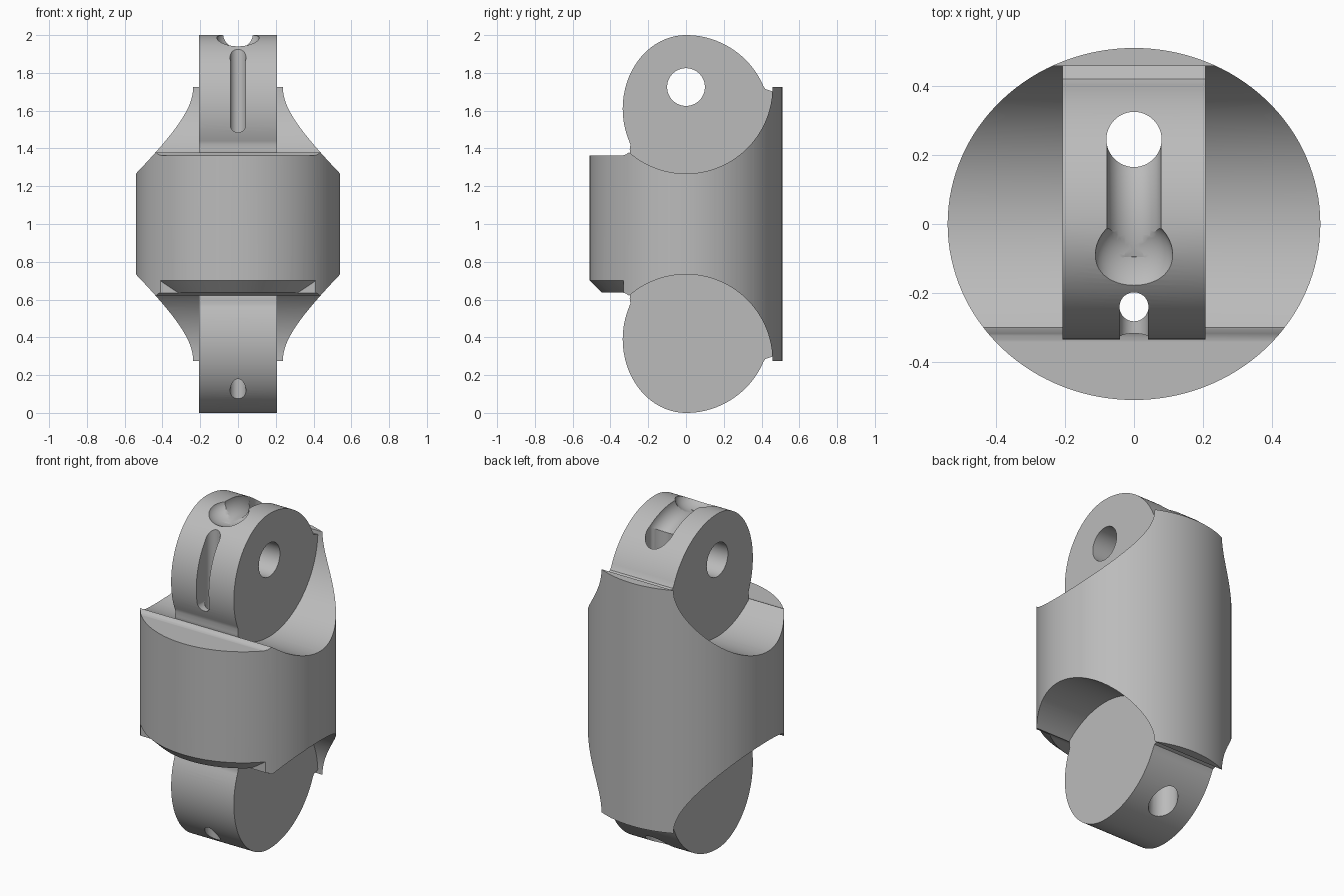
import bpy, bmesh, math
from mathutils import Matrix

cube = bpy.data.objects.get("Cube")
if cube:
    bpy.data.objects.remove(cube, do_unlink=True)

RX, RY = 0.54, 0.51      # elliptical body radii
PIN_Z, SCOOP = 1.725, 0.458

grey = bpy.data.materials.new("plain_grey")
grey.use_nodes = True
grey.diffuse_color = (0.5, 0.5, 0.5, 1)
grey.node_tree.nodes["Principled BSDF"].inputs["Base Color"].default_value = (0.5, 0.5, 0.5, 1)


def finish(name, bm):
    bmesh.ops.recalc_face_normals(bm, faces=bm.faces)
    me = bpy.data.meshes.new(name)
    bm.to_mesh(me)
    bm.free()
    ob = bpy.data.objects.new(name, me)
    bpy.context.collection.objects.link(ob)
    return ob


def extrude_x(name, profile, half):
    """Solid from a (y, z) outline, extruded along x."""
    bm = bmesh.new()
    face = bm.faces.new([bm.verts.new((-half, y, z)) for y, z in profile])
    new = bmesh.ops.extrude_face_region(bm, geom=[face])["geom"]
    bmesh.ops.translate(bm, vec=(2 * half, 0, 0),
                        verts=[v for v in new if isinstance(v, bmesh.types.BMVert)])
    return finish(name, bm)


def rod(name, r, depth, loc, axis="Z", seg=48, scale=(1, 1), r2=None):
    bm = bmesh.new()
    bmesh.ops.create_cone(bm, cap_ends=True, segments=seg, radius1=r,
                          radius2=r if r2 is None else r2, depth=depth)
    m = Matrix.Diagonal((scale[0], scale[1], 1, 1))
    if axis != "Z":
        m = Matrix.Rotation(math.pi / 2, 4, "Y" if axis == "X" else "X") @ m
    bm.transform(Matrix.Translation(loc) @ m)
    return finish(name, bm)


def box(name, lo, hi):
    bm = bmesh.new()
    bmesh.ops.create_cube(bm, size=1)
    size = [b - a for a, b in zip(lo, hi)]
    mid = [(a + b) / 2 for a, b in zip(lo, hi)]
    bm.transform(Matrix.Translation(mid) @ Matrix.Diagonal((*size, 1)))
    return finish(name, bm)


def mirrored(ob, name):
    """Copy flipped about the mid height."""
    bm = bmesh.new()
    bm.from_mesh(ob.data)
    bm.transform(Matrix.Translation((0, 0, 2)) @ Matrix.Diagonal((1, 1, -1, 1)))
    return finish(name, bm)


def boolean(target, tool, op):
    tool.hide_render = True
    mod = target.modifiers.new("bool", "BOOLEAN")
    mod.operation, mod.object, mod.solver = op, tool, "EXACT"
    bpy.ops.object.select_all(action="DESELECT")
    bpy.context.view_layer.objects.active = target
    target.select_set(True)
    bpy.ops.object.modifier_apply(modifier=mod.name)
    bpy.data.objects.remove(tool, do_unlink=True)


# Body: elliptical column trimmed by a scooped side outline
upper = [(0.7, PIN_Z)]
end = math.asin(0.3 / SCOOP)
for i in range(49):
    a = math.pi / 2 - (math.pi / 2 + end) * i / 48
    upper.append((SCOOP * math.sin(a), PIN_Z - SCOOP * math.cos(a)))
upper += [(-0.306, 1.377), (-0.318, 1.368), (-0.335, 1.363), (-0.7, 1.363)]
outline = upper + [(y, 2 - z) for y, z in reversed(upper)]
link = rod("knuckle_link", 1, 1.8, (0, 0, 1), seg=128, scale=(RX, RY))
boolean(link, extrude_x("side_outline", outline, 0.8), "INTERSECT")

# Sloped lip under the front ledge
lip = box("lip_cutter", (-0.7, -0.7, 0.57), (0.7, -0.33, 0.71))
boolean(lip, rod("lip_core", 0.72, 0.16, (0, 0, 0.64), seg=128,
                 scale=(RX, RY), r2=1.04), "DIFFERENCE")
boolean(link, lip, "DIFFERENCE")

# Hinge tabs: rounder at the back, narrower at the front
R = 0.446
tab = []
for i in range(29):
    a = math.asin(0.41 / R) * (1 - i / 28)
    tab.append((R * math.sin(a), 2 - R + R * math.cos(a)))
for i in range(1, 41):
    a = 2.02 * i / 40
    tab.append((-0.335 * math.sin(a), 1.61 + 0.39 * math.cos(a)))
tab += [(-0.294, 1.42), (-0.298, 1.395), (-0.29, 1.34), (0, 1.2),
        (0.35, 1.3), (0.464, 1.5), (0.464, 1.7), (0.42, 1.715)]
top_tab = extrude_x("top_tab", tab, 0.207)
low_tab = mirrored(top_tab, "bottom_tab")
for t in (top_tab, low_tab):
    boolean(link, t, "UNION")

# Cord holes running the full height
boolean(link, rod("front_cord_hole", 0.042, 3, (0, -0.24, 1)), "DIFFERENCE")
boolean(link, rod("back_cord_hole", 0.08, 3, (0, 0.245, 1)), "DIFFERENCE")

# Pin hole, front slot and cord groove, cut at both ends
pin = rod("pin_hole", 0.1, 1, (0, 0, PIN_Z), "X")
slot = rod("slot_end", 0.041, 0.3, (0, -0.39, 1.526), "Y")
boolean(slot, box("slot_box", (-0.041, -0.54, 1.526), (0.041, -0.24, 2.1)), "UNION")

curve = bpy.data.curves.new("groove_path", "CURVE")
curve.dimensions = "3D"
curve.bevel_depth, curve.bevel_resolution, curve.use_fill_caps = 0.08, 8, True
spline = curve.splines.new("POLY")
spline.points.add(20)
for i, p in enumerate(spline.points):
    a = -0.25 + 0.83 * i / 20
    p.co = (0, (R + 0.01) * math.sin(a), 2 - R + (R + 0.01) * math.cos(a), 1)
groove_curve = bpy.data.objects.new("groove_path", curve)
bpy.context.collection.objects.link(groove_curve)
bpy.context.view_layer.update()
bm = bmesh.new()
bm.from_mesh(groove_curve.to_mesh())
bmesh.ops.remove_doubles(bm, verts=bm.verts, dist=0.0001)
groove_curve.to_mesh_clear()
bpy.data.objects.remove(groove_curve, do_unlink=True)
groove = finish("cord_groove", bm)

bm = bmesh.new()
bmesh.ops.create_uvsphere(bm, u_segments=40, v_segments=24, radius=1)
bm.transform(Matrix.Translation((0, -0.1, 2.0)) @ Matrix.Diagonal((0.115, 0.12, 0.078, 1)))
flare = finish("groove_flare", bm)

for tool in (pin, slot, groove, flare):
    other = mirrored(tool, tool.name + "_lower")
    boolean(link, tool, "DIFFERENCE")
    boolean(link, other, "DIFFERENCE")

# Material and shading
link.data.materials.clear()
link.data.materials.append(grey)
for f in link.data.polygons:
    f.material_index = 0
bpy.context.view_layer.objects.active = link
link.select_set(True)
bpy.ops.object.shade_smooth_by_angle(angle=math.radians(30))
